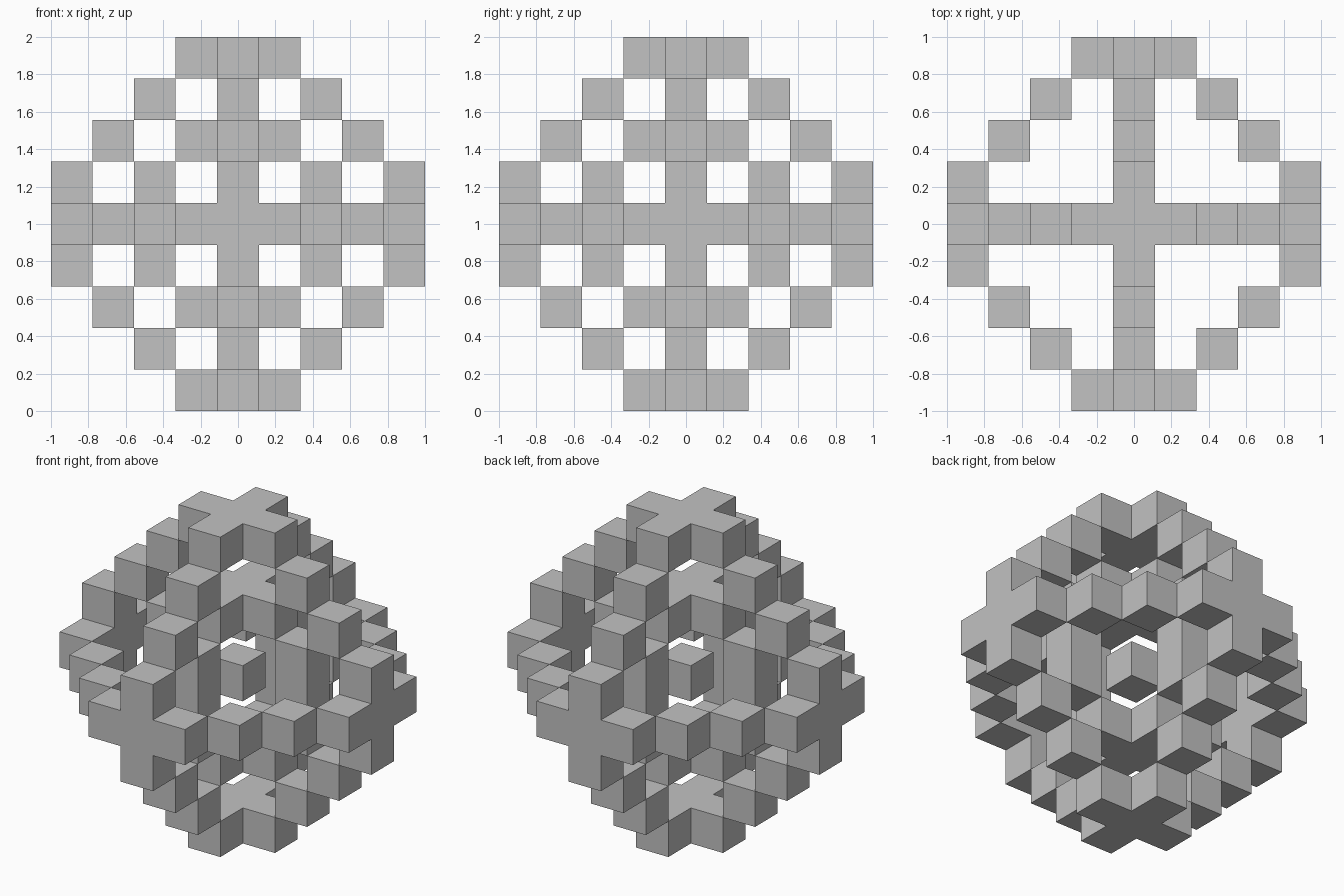
import bpy
import bmesh
from itertools import product
from mathutils import Vector, Matrix

if "Cube" in bpy.data.objects:
    bpy.data.objects.remove(bpy.data.objects["Cube"], do_unlink=True)

CELL = 2 / 9
CENTRE = Vector((0, 0, 1))

grey = bpy.data.materials.new("plain_grey")
grey.use_nodes = True
COLOUR = (0.54, 0.54, 0.54, 1)
grey.diffuse_color = COLOUR
grey.node_tree.nodes["Principled BSDF"].inputs["Base Color"].default_value = COLOUR


def ring(quarter, a, b):
    """Mirror a quarter outline of blocks into a full ring in the plane of axes a, b."""
    blocks = set()
    for (u, v), su, sv in product(quarter, (-1, 1), (-1, 1)):
        block = [0, 0, 0]
        block[a], block[b] = su * u, sv * v
        blocks.add(tuple(block))
    return blocks


def build(name, blocks):
    """Make one object from blocks, leaving out walls between touching blocks."""
    bm = bmesh.new()
    for block in sorted(blocks):
        place = Matrix.Translation(CENTRE + Vector(block) * CELL)
        made = bmesh.ops.create_cube(bm, size=CELL, matrix=place)
        faces = {f for v in made["verts"] for f in v.link_faces}
        inner = []
        for f in faces:
            f.normal_update()
            neighbour = tuple(p + round(n) for p, n in zip(block, f.normal))
            if neighbour in blocks:
                inner.append(f)
        bmesh.ops.delete(bm, geom=inner, context="FACES")
    mesh = bpy.data.meshes.new(name)
    bm.to_mesh(mesh)
    bm.free()
    mesh.materials.append(grey)
    obj = bpy.data.objects.new(name, mesh)
    bpy.context.collection.objects.link(obj)
    return obj


# Stepped quarter outlines
outer = [(0, 4), (1, 4), (2, 3), (3, 2), (4, 1), (4, 0)]
inner = [(0, 2), (1, 2), (2, 1), (2, 0)]

# Outer shell: three crossing rings
build("outer_rings", ring(outer, 0, 1) | ring(outer, 0, 2) | ring(outer, 1, 2))

# Inner shell: two upright rings
build("inner_rings", ring(inner, 0, 2) | ring(inner, 1, 2))

# Single floating block in the middle
build("core_block", {(0, 0, 0)})
